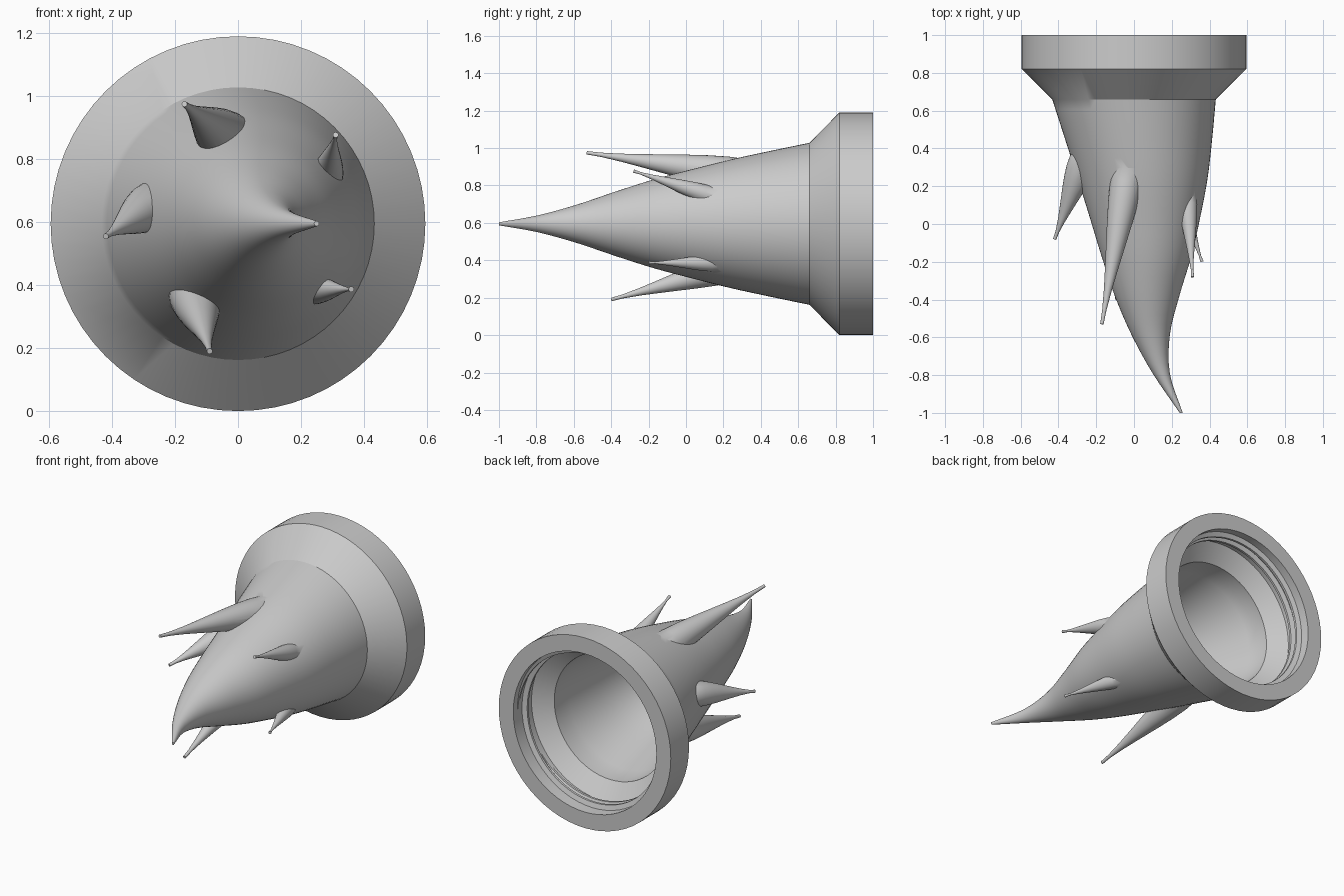
import bpy, bmesh, math
from mathutils import Vector

if "Cube" in bpy.data.objects:
    bpy.data.objects.remove(bpy.data.objects["Cube"])

CZ = 0.595      # height of the main axis
SIDES = 64


def mesh_object(name, rings, closed_ends=True):
    """Skin a list of vertex rings into a mesh."""
    bm = bmesh.new()
    loops = [[bm.verts.new(p) for p in ring] for ring in rings]
    n = len(loops[0])
    for a, b in zip(loops, loops[1:]):
        for i in range(n):
            j = (i + 1) % n
            bm.faces.new((a[i], a[j], b[j], b[i]))
    if closed_ends:
        bm.faces.new(loops[0])
        bm.faces.new(loops[-1])
    bmesh.ops.recalc_face_normals(bm, faces=bm.faces)
    me = bpy.data.meshes.new(name)
    bm.to_mesh(me)
    bm.free()
    ob = bpy.data.objects.new(name, me)
    bpy.context.collection.objects.link(ob)
    return ob


def y_ring(cx, y, r):
    return [(cx + r * math.cos(2 * math.pi * i / SIDES), y,
             CZ + r * math.sin(2 * math.pi * i / SIDES)) for i in range(SIDES)]


def sample(vals, t):
    """Catmull-Rom through evenly spaced values, t in 0..1."""
    f = t * (len(vals) - 1)
    i = min(int(f), len(vals) - 2)
    u = f - i
    p1, p2 = vals[i], vals[i + 1]
    p0 = vals[i - 1] if i else 2 * p1 - p2
    p3 = vals[i + 2] if i + 2 < len(vals) else 2 * p2 - p1
    return p1 + 0.5 * u * (p2 - p0 + u * (2 * p0 - 5 * p1 + 4 * p2 - p3
                                          + u * (3 * (p1 - p2) + p3 - p0)))


def horn(t):
    """Centre x, y and radius of the bent horn."""
    r = sample([.433, .39, .345, .293, .238, .172, .102, .045, .008], t)
    cx = sample([0, .024, .045, .058, .066, .069, .088, .145, .25], t)
    return cx, 0.66 - 1.66 * t, r


def boolean(ob, other, op):
    m = ob.modifiers.new(op, 'BOOLEAN')
    m.operation, m.object, m.solver = op, other, 'EXACT'
    bpy.context.view_layer.objects.active = ob
    bpy.ops.object.modifier_apply(modifier=m.name)
    bpy.data.objects.remove(other)


def spike(name, base, tip, radius):
    """Tapered thorn, its root carried on into the horn."""
    base, tip = Vector(base), Vector(tip)
    axis = tip - base
    u = axis.cross(Vector((0, 0, 1))).normalized()
    v = axis.normalized().cross(u)
    rings = []
    for t, k in [(-.3, .8), (-.12, 1), (0, 1), (.15, .9), (.3, .75), (.45, .58),
                 (.6, .41), (.75, .25), (.9, .13), (1, .009 / radius)]:
        c = base + axis * t
        rings.append([c + (u * math.cos(a) + v * math.sin(a)) * radius * k
                      for a in (2 * math.pi * i / 32 for i in range(32))])
    return mesh_object(name, rings)


# collar and bent horn as one solid
steps = [horn(i / 32) for i in range(33)]
body = mesh_object("horned_cap", [y_ring(0, 1, .595), y_ring(0, .82, .595)]
                   + [y_ring(*s) for s in steps])

# five thorns
for name, base, tip, r in [
        ("top_spike", (-.04, .22, .868), (-.17, -.53, .975), .087),
        ("upper_right_spike", (.285, .10, .755), (.31, -.28, .877), .05),
        ("lower_right_spike", (.25, .13, .385), (.36, -.20, .387), .045),
        ("bottom_spike", (-.135, .23, .36), (-.09, -.40, .19), .082),
        ("left_spike", (-.285, .29, .645), (-.42, -.08, .555), .075)]:
    boolean(body, spike(name, base, tip, r), 'UNION')

# hollow interior following the horn
inner = [(cx, y, r - .045) for cx, y, r in steps if r > .06]
cavity = mesh_object("cavity_cutter", [y_ring(0, 1.05, .495), y_ring(0, .82, .495),
                                       y_ring(0, .745, .39)] + [y_ring(*s) for s in inner])
boolean(body, cavity, 'DIFFERENCE')

# helical screw thread inside the collar
rings = []
N = 120
for i in range(N + 1):
    t = i / N
    a = t * 2 * math.pi * 1.9
    h = .028 * min(1, 10 * t, 10 * (1 - t)) + .001
    y = .95 - .10 * t
    rings.append([(rr * math.cos(a), y + dy, CZ + rr * math.sin(a)) for rr, dy in
                  [(.505, -.02), (.495 - h, -.007), (.495 - h, .007), (.505, .02)]])
thread = mesh_object("screw_thread", rings)

for ob in (body, thread):
    bpy.ops.object.select_all(action='DESELECT')
    ob.select_set(True)
    bpy.context.view_layer.objects.active = ob
    bpy.ops.object.shade_smooth_by_angle(angle=math.radians(30))
